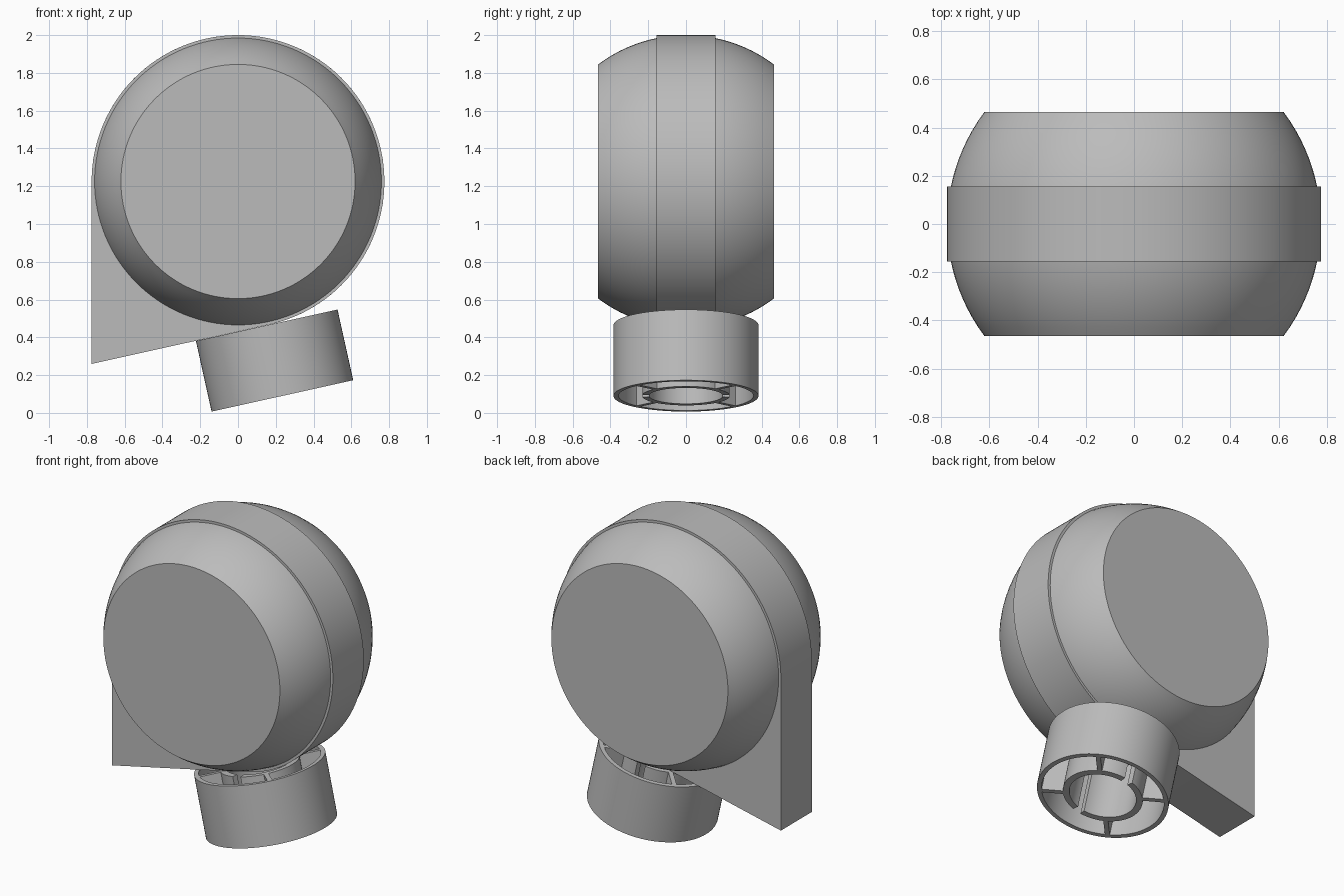
import bpy, bmesh
from math import sin, cos, pi, radians, sqrt
from mathutils import Matrix, Vector

cube = bpy.data.objects.get("Cube")
if cube:
    bpy.data.objects.remove(cube, do_unlink=True)

grey = bpy.data.materials.new("plain grey")
grey.use_nodes = True
colour = (0.5, 0.5, 0.5, 1)
grey.diffuse_color = colour
grey.node_tree.nodes["Principled BSDF"].inputs["Base Color"].default_value = colour

R = 0.775                      # ball radius
CENTRE = Vector((0, 0, 1.225))
TILT = radians(12.5)           # lean of the mount


def finish(name, bm, matrix):
    bmesh.ops.recalc_face_normals(bm, faces=bm.faces)
    mesh = bpy.data.meshes.new(name)
    bm.to_mesh(mesh)
    bm.free()
    mesh.materials.append(grey)
    obj = bpy.data.objects.new(name, mesh)
    obj.matrix_world = matrix
    bpy.context.collection.objects.link(obj)
    bpy.ops.object.select_all(action="DESELECT")
    obj.select_set(True)
    bpy.context.view_layer.objects.active = obj
    bpy.ops.object.shade_smooth_by_angle(angle=radians(30))
    return obj


def prism(bm, outline, low, high):
    """Extrude a closed xy outline from low to high."""
    face = bm.faces.new([bm.verts.new((x, y, low)) for x, y in outline])
    top = bmesh.ops.extrude_face_region(bm, geom=[face])["geom"]
    moved = [v for v in top if isinstance(v, bmesh.types.BMVert)]
    bmesh.ops.translate(bm, verts=moved, vec=(0, 0, high - low))


def arc(radius, start, end, steps):
    return [(radius * cos(start + (end - start) * i / steps),
             radius * sin(start + (end - start) * i / steps)) for i in range(steps + 1)]


upright = Matrix.Translation(CENTRE) @ Matrix.Rotation(pi / 2, 4, "X")

# Ball with flat front and back
bm = bmesh.new()
HALF, N, ROWS = 0.465, 128, 24
rings = []
for i in range(ROWS + 1):
    h = -HALF + 2 * HALF * i / ROWS
    r = sqrt(R * R - h * h)
    rings.append([bm.verts.new((r * cos(2 * pi * k / N), r * sin(2 * pi * k / N), h))
                  for k in range(N)])
for a, b in zip(rings, rings[1:]):
    for k in range(N):
        j = (k + 1) % N
        bm.faces.new((a[k], a[j], b[j], b[k]))
bm.faces.new(rings[0])
bm.faces.new(rings[-1])
finish("ball_body", bm, upright)

# Central band running down into a pointed corner
bm = bmesh.new()
corner = (-R, -R * (1 + sin(TILT)) / cos(TILT))
corner = (-R, -(R / cos(TILT) + R * sin(TILT) / cos(TILT)))
prism(bm, arc(R, TILT - pi / 2, pi, 128) + [corner], -0.155, 0.155)
finish("band_and_corner", bm, upright)

# Leaning hub: outer tube, split inner tube and four ribs
WHEEL_R, WALL, INNER, BORE, HEIGHT = 0.384, 0.357, 0.233, 0.195, 0.383
lean = Matrix.Translation((0.235, 0, 0.09)) @ Matrix.Rotation(-TILT, 4, "Y")

bm = bmesh.new()
loops = [[bm.verts.new((x, y, z)) for x, y in arc(r, 0, 2 * pi, 96)[:-1]]
         for r, z in ((WHEEL_R, 0), (WHEEL_R, HEIGHT), (WALL, HEIGHT), (WALL, 0))]
for a, b in zip(loops, loops[1:] + loops[:1]):
    for k in range(96):
        j = (k + 1) % 96
        bm.faces.new((a[k], a[j], b[j], b[k]))
finish("outer_tube", bm, lean)

bm = bmesh.new()
GAP = 0.12
for side in (0, pi):
    start, end = side - pi / 2 + GAP, side + pi / 2 - GAP
    prism(bm, arc(INNER, start, end, 40) + arc(BORE, end, start, 40), 0, HEIGHT)
finish("split_inner_tube", bm, lean)

bm = bmesh.new()
for k in range(4):
    spin = Matrix.Rotation(pi / 4 + k * pi / 2, 2)
    outline = [spin @ Vector(p) for p in ((INNER - 0.01, -0.014), (WALL + 0.01, -0.014),
                                          (WALL + 0.01, 0.014), (INNER - 0.01, 0.014))]
    prism(bm, outline, 0, HEIGHT)
finish("ribs", bm, lean)
